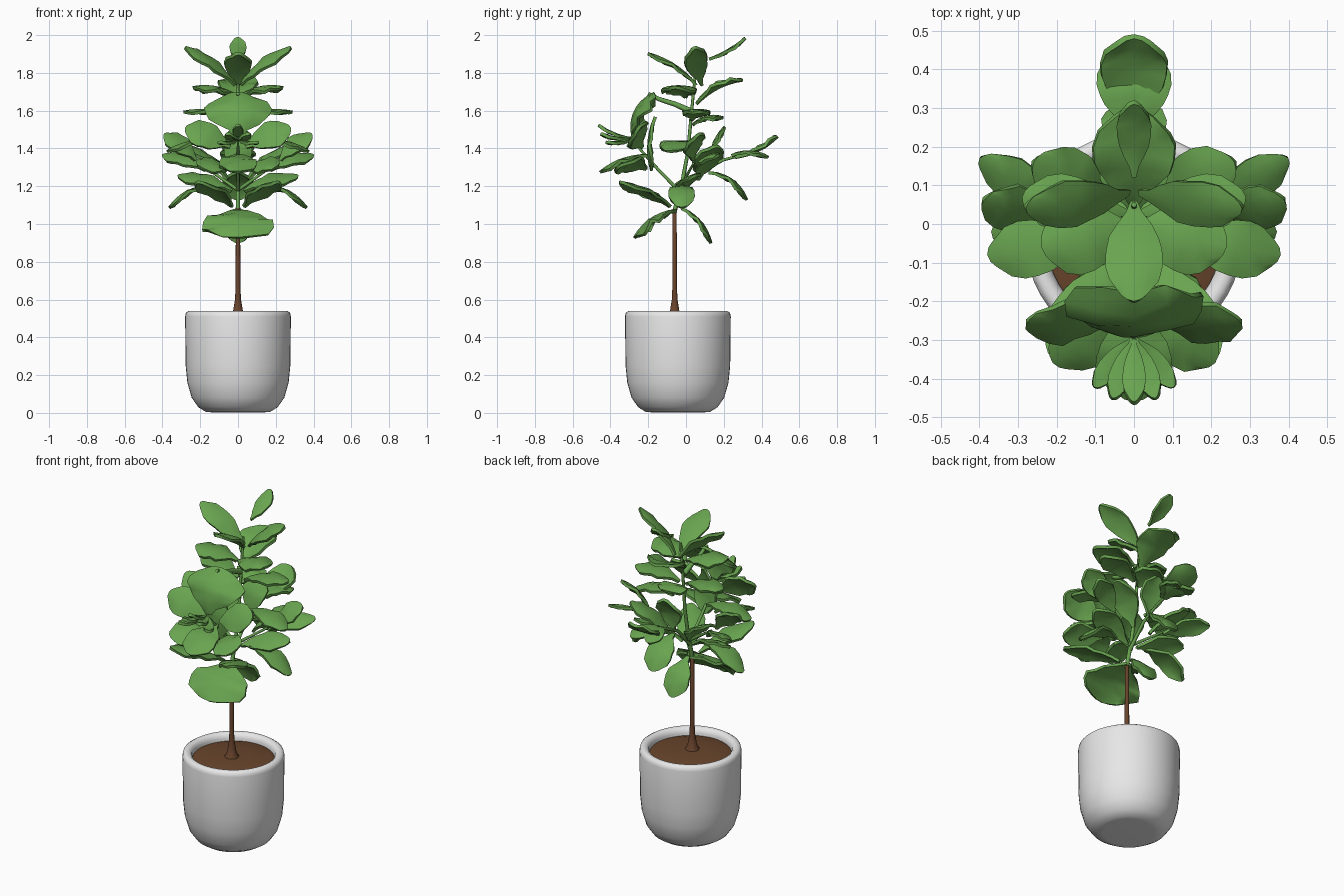
import bpy, bmesh, math
from mathutils import Vector

cube = bpy.data.objects.get("Cube")
if cube:
    bpy.data.objects.remove(cube, do_unlink=True)


def material(name, rgb):
    m = bpy.data.materials.new(name)
    m.use_nodes = True
    m.diffuse_color = (*rgb, 1)
    m.node_tree.nodes["Principled BSDF"].inputs["Base Color"].default_value = (*rgb, 1)
    return m


GREEN = material("leaf green", (0.14, 0.37, 0.08))
WHITE = material("pot white", (0.8, 0.8, 0.8))
SOIL = material("soil brown", (0.14, 0.06, 0.025))
BARK = material("bark brown", (0.14, 0.056, 0.025))


def finish(name, bm, mat, angle=50):
    bmesh.ops.recalc_face_normals(bm, faces=bm.faces)
    mesh = bpy.data.meshes.new(name)
    bm.to_mesh(mesh)
    bm.free()
    mesh.materials.append(mat)
    obj = bpy.data.objects.new(name, mesh)
    bpy.context.collection.objects.link(obj)
    bpy.ops.object.select_all(action="DESELECT")
    obj.select_set(True)
    bpy.context.view_layer.objects.active = obj
    bpy.ops.object.shade_smooth_by_angle(angle=math.radians(angle))
    return obj


def lathe(name, profile, mat, y, sides=48):
    bm = bmesh.new()
    verts = [bm.verts.new((r, 0, z)) for r, z in profile]
    edges = [bm.edges.new(pair) for pair in zip(verts, verts[1:])]
    bmesh.ops.spin(bm, geom=verts + edges, cent=(0, 0, 0), axis=(0, 0, 1),
                   angle=math.tau, steps=sides, use_duplicate=False)
    bmesh.ops.remove_doubles(bm, verts=bm.verts, dist=0.0005)
    bmesh.ops.translate(bm, verts=bm.verts, vec=(0, y, 0))
    return finish(name, bm, mat)


def stem(name, points, radius):
    # tapering tube through the given points
    bm = bmesh.new()
    rings, sides = [], 8
    pts = [Vector(p) for p in points]
    for i, p in enumerate(pts):
        d = (pts[min(i + 1, len(pts) - 1)] - pts[max(i - 1, 0)]).normalized()
        u = d.orthogonal().normalized()
        if i:
            u = (last - d * last.dot(d)).normalized()
        last, v = u, d.cross(u)
        r = radius * (1 - 0.4 * i / (len(pts) - 1))
        rings.append([bm.verts.new(p + (u * math.cos(a) + v * math.sin(a)) * r)
                      for a in (math.tau * k / sides for k in range(sides))])
    for a, b in zip(rings, rings[1:]):
        for k in range(sides):
            n = (k + 1) % sides
            bm.faces.new((a[k], a[n], b[n], b[k]))
    bm.faces.new(rings[-1])
    bm.faces.new(rings[0])
    return finish(name, bm, GREEN)


def stem_pair(name, points, radius):
    for side, sign in (("left", 1), ("right", -1)):
        stem(side + "_" + name, [(sign * x, y, z) for x, y, z in points], radius)


def leaf(name, base, tip, width, bend=0.025, cup=-0.06, face=(0, 0, 1)):
    # paddle-shaped blade with a narrow foot, arched lengthwise, folded at the midrib
    base, tip = Vector(base), Vector(tip)
    along = tip - base
    across = along.cross(Vector(face)).normalized()
    up = across.cross(along).normalized()
    outline = (0.12, 0.28, 0.62, 0.86, 0.97, 1, 0.86, 0.45)
    bm = bmesh.new()
    rows = []
    for i, w in enumerate(outline):
        t = i / (len(outline) - 1)
        mid = base + along * t + up * bend * 4 * t * (1 - t)
        rows.append([])
        for s in (-1, -0.55, 0, 0.55, 1):
            back = along * (-0.07 * s * s * t)
            ripple = 0.05 * width * math.sin(i * 2.1 + s) * abs(s) * w
            p = mid + across * (s * w * width / 2) + back
            p += up * (cup * width * s * s * w + ripple)
            rows[-1].append(bm.verts.new(p))
    for a, b in zip(rows, rows[1:]):
        for k in range(len(a) - 1):
            bm.faces.new((a[k], a[k + 1], b[k + 1], b[k]))
    bmesh.ops.recalc_face_normals(bm, faces=bm.faces)
    bmesh.ops.solidify(bm, geom=bm.faces[:], thickness=0.016)
    return finish(name, bm, GREEN, 70)


def pair(name, base, tip, width, bend=0.025, cup=-0.06, face=(0, 0, 1)):
    for side, sign in (("left", 1), ("right", -1)):
        flip = [(sign * p[0], p[1], p[2]) for p in (base, tip, face)]
        leaf(side + "_" + name, flip[0], flip[1], width, bend, cup, flip[2])


# pot, soil and trunk
POT_Y = -0.043
lathe("pot", [(0, 0.004), (0.14, 0.003), (0.17, 0.005), (0.21, 0.03), (0.245, 0.08),
              (0.268, 0.16), (0.277, 0.25), (0.28, 0.51), (0.276, 0.53), (0.262, 0.539),
              (0.245, 0.538), (0.232, 0.528), (0.225, 0.51), (0.224, 0.46)], WHITE, POT_Y)
lathe("soil", [(0, 0.515), (0.1, 0.512), (0.2, 0.503), (0.227, 0.495)], SOIL, POT_Y)
lathe("trunk", [(0.045, 0.505), (0.026, 0.54), (0.016, 0.6), (0.013, 0.66), (0.011, 1.08), (0, 1.1)],
      BARK, -0.06, 10)

# green stems
stem("main_stem", [(0, -0.06, 1.07), (0, -0.02, 1.22), (0, 0.01, 1.38), (0, 0.03, 1.6), (0, 0.05, 1.8)], 0.012)
stem("back_stem", [(0, -0.04, 1.15), (0, 0.08, 1.28), (0, 0.2, 1.34), (0, 0.32, 1.37)], 0.011)
stem("front_stem", [(0, -0.04, 1.18), (0, -0.14, 1.28), (0, -0.22, 1.37), (0, -0.3, 1.46)], 0.01)
stem("arched_stem", [(0, 0.02, 1.6), (0, -0.06, 1.635), (0, -0.14, 1.66), (0, -0.2, 1.69)], 0.016)
stem_pair("side_stem", [(0, -0.03, 1.18), (0.1, 0, 1.25), (0.2, 0.04, 1.32)], 0.01)

# crown leaves
leaf("top_leaf", (0, 0.12, 1.88), (0, 0.31, 1.99), 0.09, bend=-0.01)
leaf("crown_front_leaf", (0, 0.06, 1.74), (0, -0.2, 1.91), 0.15)
pair("crown_side_leaf", (0.01, 0.08, 1.74), (0.28, 0.04, 1.94), 0.13, face=(0, -0.4, 1))
leaf("crown_back_leaf", (0, 0.05, 1.64), (0, 0.3, 1.77), 0.21, cup=0.1)
pair("crown_spread_leaf", (0, 0.0, 1.68), (0.24, -0.06, 1.73), 0.19, cup=-0.12)

# upper leaves
leaf("front_arched_leaf", (0, -0.29, 1.46), (0, -0.17, 1.7), 0.36, bend=0.05, cup=-0.14, face=(0, -1, 0.4))
leaf("front_hanging_leaf", (0, -0.17, 1.57), (0, -0.19, 1.28), 0.15, face=(0, -1, 0))
pair("upper_side_leaf", (0.02, 0.03, 1.56), (0.29, 0.07, 1.6), 0.15)
leaf("upper_back_leaf", (0, 0.03, 1.53), (0, 0.2, 1.57), 0.18)
pair("front_fan_leaf", (0.04, -0.24, 1.41), (0.28, -0.26, 1.51), 0.17, face=(0, -0.8, 0.6))
pair("front_low_fan_leaf", (0.04, -0.21, 1.3), (0.21, -0.36, 1.31), 0.17, face=(0, -0.5, 0.8))
leaf("front_reaching_leaf", (0, -0.2, 1.37), (0, -0.46, 1.28), 0.2)
for k in range(-2, 3):
    a = k * 0.35
    leaf("bud_leaf", (0, -0.29, 1.46), (0.16 * math.sin(a), -0.3 - 0.16 * math.cos(a), 1.53 - 0.045 * abs(k)),
         0.06, bend=-0.01)

# middle leaves
pair("outer_back_leaf", (0.17, 0.04, 1.29), (0.4, 0.17, 1.37), 0.12, face=(0, -0.5, 0.9))
pair("outer_raised_leaf", (0.22, 0.03, 1.34), (0.39, 0.06, 1.48), 0.14, face=(0, -0.5, 0.8))
pair("outer_front_leaf", (0.11, -0.04, 1.43), (0.38, -0.08, 1.39), 0.15, bend=0.03)
pair("inner_back_leaf", (0.05, 0.06, 1.24), (0.26, 0.16, 1.42), 0.16)
pair("inner_side_leaf", (0.03, -0.02, 1.18), (0.32, 0.04, 1.26), 0.14, face=(0, -0.4, 0.9))
leaf("back_long_leaf", (0, 0.26, 1.36), (0, 0.48, 1.47), 0.17, bend=-0.02, cup=0.06)
pair("back_spread_leaf", (0.01, 0.24, 1.37), (0.06, 0.44, 1.36), 0.11)
leaf("back_upright_leaf", (0, 0.12, 1.3), (0, 0.2, 1.52), 0.16, face=(0, -1, 0.3))
leaf("back_drooping_leaf", (0, 0.12, 1.28), (0, 0.33, 1.13), 0.17, bend=0.04)

# lower leaves
pair("low_drooping_leaf", (0.1, -0.03, 1.2), (0.37, -0.02, 1.09), 0.14, bend=0.045)
pair("low_front_leaf", (0.03, -0.08, 1.1), (0.21, -0.35, 1.23), 0.16, bend=0.02, cup=-0.1, face=(0.2, -0.3, 1))
leaf("low_wide_leaf", (0, -0.05, 1.08), (0, -0.28, 0.93), 0.38, bend=0.035)
leaf("low_back_leaf", (0, -0.02, 1.09), (0, 0.14, 0.9), 0.16, bend=0.03)
